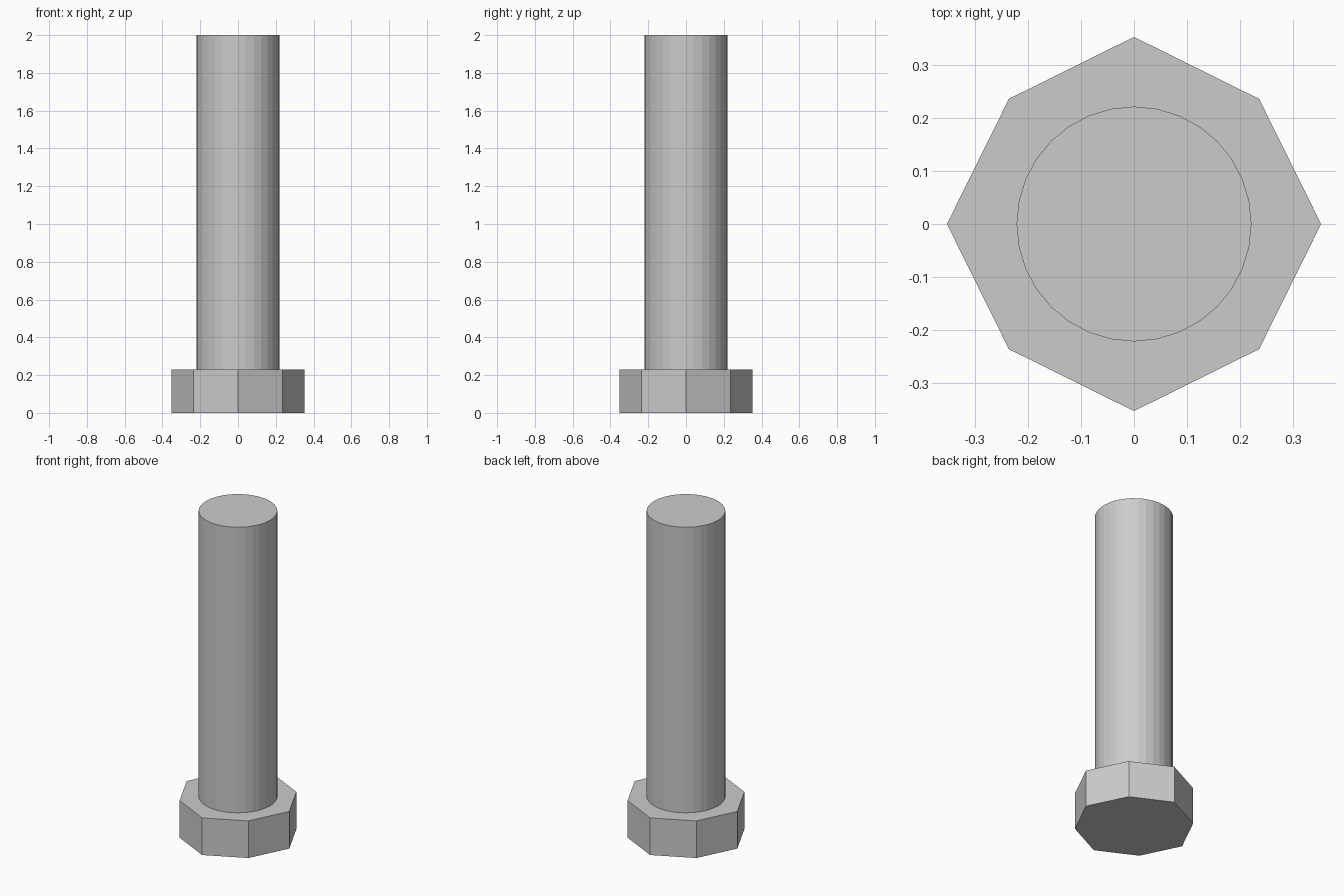
import bpy, bmesh, math

if "Cube" in bpy.data.objects:
    bpy.data.objects.remove(bpy.data.objects["Cube"])


def prism(name, radii, sides, z0, z1):
    """Closed upright prism; the radii alternate around the outline."""
    bm = bmesh.new()
    ring = []
    for i in range(sides):
        a = 2 * math.pi * i / sides
        r = radii[i % len(radii)]
        ring.append(bm.verts.new((r * math.cos(a), r * math.sin(a), z0)))
    base = bm.faces.new(ring)
    top = bmesh.ops.extrude_face_region(bm, geom=[base], use_keep_orig=True)
    verts = [v for v in top["geom"] if isinstance(v, bmesh.types.BMVert)]
    bmesh.ops.translate(bm, verts=verts, vec=(0, 0, z1 - z0))
    bmesh.ops.recalc_face_normals(bm, faces=bm.faces)
    mesh = bpy.data.meshes.new(name)
    bm.to_mesh(mesh)
    bm.free()
    obj = bpy.data.objects.new(name, mesh)
    bpy.context.collection.objects.link(obj)
    return obj


# Eight-sided head, corners on the axes slightly farther out
prism("bolt_head", (0.352, 0.2355 * math.sqrt(2)), 8, 0.0, 0.23)

# Flat-shaded round shaft, sunk a little into the head
prism("bolt_shaft", (0.221,), 32, 0.21, 2.0)
